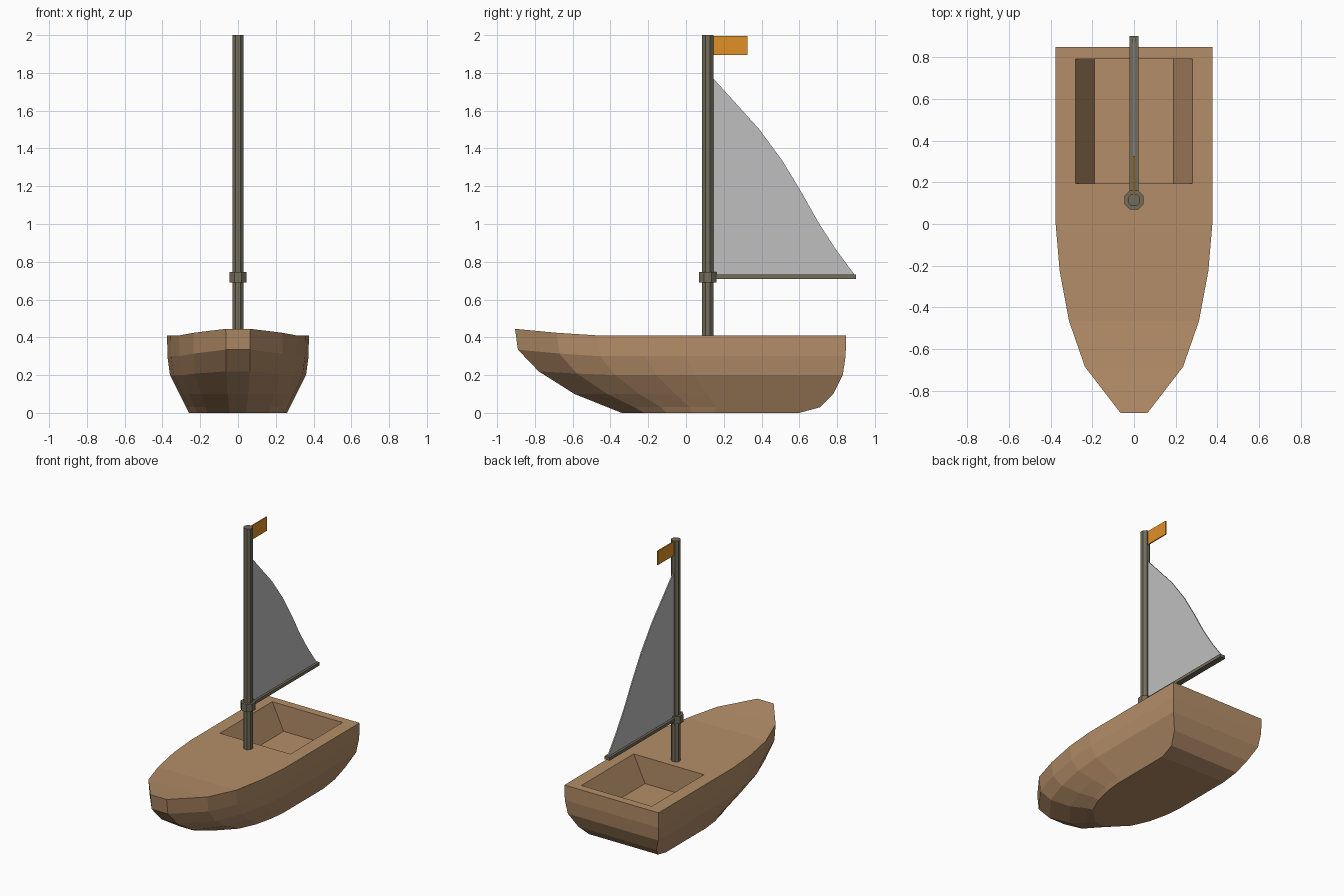
import bpy
import bmesh
from math import pi

cube = bpy.data.objects.get("Cube")
if cube:
    bpy.data.objects.remove(cube, do_unlink=True)


def material(name, r, g, b):
    mat = bpy.data.materials.new(name)
    mat.use_nodes = True
    mat.diffuse_color = (r, g, b, 1)
    mat.node_tree.nodes["Principled BSDF"].inputs["Base Color"].default_value = (r, g, b, 1)
    return mat


wood = material("hull wood", 0.46, 0.27, 0.14)
spar = material("dark spar wood", 0.17, 0.15, 0.105)
cloth = material("sail cloth", 0.52, 0.52, 0.52)
orange = material("flag orange", 0.75, 0.28, 0.02)


def finish(bm, name, mat):
    bmesh.ops.recalc_face_normals(bm, faces=bm.faces)
    mesh = bpy.data.meshes.new(name)
    bm.to_mesh(mesh)
    bm.free()
    mesh.materials.append(mat)
    obj = bpy.data.objects.new(name, mesh)
    bpy.context.collection.objects.link(obj)
    return obj


def pole(name, y, radius, low, high):
    bpy.ops.mesh.primitive_cylinder_add(vertices=8, radius=radius, depth=high - low,
                                        location=(0, y, (low + high) / 2), rotation=(0, 0, pi / 8))
    obj = bpy.context.object
    obj.name = name
    obj.data.materials.append(spar)


def plate(name, outline, thickness, mat):
    """Extrude a side outline of (y, z) points across x, centred."""
    bm = bmesh.new()
    face = bm.faces.new([bm.verts.new((-thickness / 2, y, z)) for y, z in outline])
    grown = bmesh.ops.extrude_face_region(bm, geom=[face])["geom"]
    moved = [v for v in grown if isinstance(v, bmesh.types.BMVert)]
    bmesh.ops.translate(bm, verts=moved, vec=(thickness, 0, 0))
    finish(bm, name, mat)


# Hull: one half outline (width share, length share from stern), scaled per level
outline = [(1, 0), (1, 0.486), (0.95, 0.612), (0.83, 0.749), (0.627, 0.874), (0.173, 1)]
sheer = [0, 0, 0, 0, 0.4, 1]
# Level: height, bow rise, half width, bow y, stern y
levels = [
    (0.41, 0.035, 0.375, -0.905, 0.848),
    (0.30, 0.035, 0.374, -0.89, 0.845),
    (0.20, 0.02, 0.36, -0.78, 0.83),
    (0.10, 0, 0.31, -0.59, 0.78),
    (0.03, 0, 0.275, -0.415, 0.71),
    (0, 0, 0.26, -0.34, 0.60),
]
bm = bmesh.new()
rings = []
for z, rise, width, bow, stern in levels:
    half = [(width * w, stern + (bow - stern) * t, z + rise * s)
            for (w, t), s in zip(outline, sheer)]
    loop = half + [(-x, y, h) for x, y, h in reversed(half)]
    rings.append([bm.verts.new(p) for p in loop])


def bridge(upper, lower):
    n = len(upper)
    for i in range(n):
        j = (i + 1) % n
        bm.faces.new((upper[i], upper[j], lower[j], lower[i]))


for upper, lower in zip(rings, rings[1:]):
    bridge(upper, lower)
bm.faces.new(rings[-1])

# Cockpit well with side walls leaning in to the floor
def well_loop(x, z):
    return [bm.verts.new(p) for p in
            ((x, 0.79, z), (x, 0.195, z), (-x, 0.195, z), (-x, 0.79, z))]


rim, floor = well_loop(0.28, 0.41), well_loop(0.19, 0.22)
bridge(rim, floor)
bm.faces.new(floor)

# Deck around the well, then strips to the bow
deck = rings[0]
bridge([deck[0], deck[1], deck[-2], deck[-1]], rim)
for i in range(1, 5):
    bm.faces.new((deck[i], deck[i + 1], deck[-2 - i], deck[-1 - i]))
finish(bm, "hull", wood)

# Mast, collar and boom
pole("mast", 0.115, 0.032, 0.40, 2.0)
pole("mast_collar", 0.115, 0.05, 0.69, 0.745)
plate("boom", [(0.12, 0.71), (0.9, 0.71), (0.9, 0.732), (0.12, 0.732)], 0.042, spar)

# Sail and flag
plate("sail", [(0.13, 0.73), (0.893, 0.73), (0.79, 0.87), (0.70, 1.01), (0.61, 1.17),
               (0.51, 1.335), (0.385, 1.505), (0.145, 1.77), (0.13, 1.77)], 0.008, cloth)
plate("flag", [(0.13, 1.895), (0.325, 1.895), (0.325, 1.995), (0.13, 1.995)], 0.008, orange)
